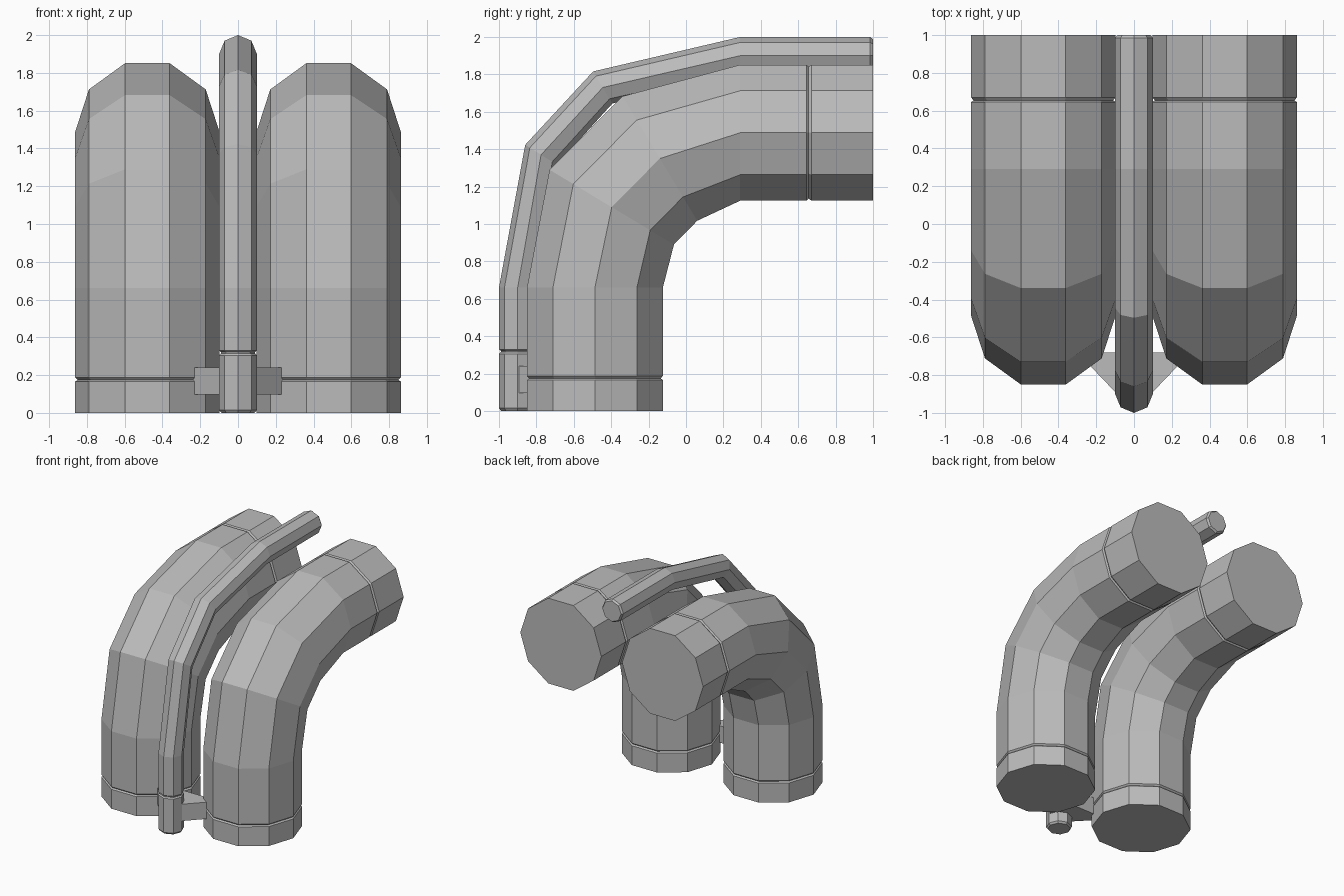
import bpy, bmesh
from math import cos, sin, pi, radians

cube = bpy.data.objects.get("Cube")
if cube:
    bpy.data.objects.remove(cube, do_unlink=True)

grey = bpy.data.materials.new("plain_grey")
grey.use_nodes = True
GREY = (0.5, 0.5, 0.5, 1)
grey.diffuse_color = GREY
grey.node_tree.nodes["Principled BSDF"].inputs["Base Color"].default_value = GREY


def finish(name, bm):
    bmesh.ops.recalc_face_normals(bm, faces=bm.faces)
    mesh = bpy.data.meshes.new(name)
    bm.to_mesh(mesh)
    bm.free()
    mesh.materials.append(grey)
    obj = bpy.data.objects.new(name, mesh)
    bpy.context.collection.objects.link(obj)
    return obj


def tube(name, x, sides, stations):
    """Loft rings along a bent path; station = (y, z, bend angle, x radius, radius across the bend)."""
    bm = bmesh.new()
    rings = []
    for y, z, bend, rx, rn in stations:
        t = radians(bend)
        ring = []
        for i in range(sides):
            a = 2 * pi * i / sides
            out = rn * sin(a)
            ring.append(bm.verts.new((x + rx * cos(a), y - out * cos(t), z + out * sin(t))))
        rings.append(ring)
    for low, high in zip(rings, rings[1:]):
        for i in range(sides):
            j = (i + 1) % sides
            bm.faces.new((low[i], low[j], high[j], high[i]))
    bm.faces.new(rings[0])
    bm.faces.new(rings[-1])
    return finish(name, bm)


# Pair of large bent pipes, each with a narrow groove near both ends
R, G, B = 0.382, 0.37, 0.408
Y, Z = -0.487, 1.488
pipe = [(Y, z, 0, r, r) for z, r in ((0, R), (0.165, R), (0.175, G), (0.187, R), (0.66, R))]
pipe += [(-0.397, 1.09, 31, R, B), (-0.14, 1.35, 59, R, B)]
pipe += [(y, Z, 90, r, r) for y, r in ((0.29, R), (0.645, R), (0.655, G), (0.67, R), (1, R))]
for side, x in (("right", -0.48), ("left", 0.48)):
    tube(side + "_pipe", x, 10, pipe)

# Thin rod between the pipes, with a collar at the foot and chamfered ends
r = 0.1
foot = ((0, 0.088), (0.015, r), (0.305, r), (0.315, 0.09), (0.322, 0.09), (0.33, r), (0.66, r))
rod = [(-0.9, z, 0, s, s) for z, s in foot]
rod += [(-0.775, 1.37, 32, r, r), (-0.445, 1.73, 59, r, r)]
rod += [(y, 1.9, 90, s, s) for y, s in ((0.29, r), (0.985, r), (1, 0.088))]
tube("centre_rod", 0, 8, rod)

# Wedge bracket joining the rod to both pipes
bm = bmesh.new()
plan = ((-0.3, -0.68), (-0.08, -0.91), (0.08, -0.91), (0.3, -0.68))
base = bm.faces.new([bm.verts.new((x, y, 0.097)) for x, y in plan])
top = bmesh.ops.extrude_face_region(bm, geom=[base], use_keep_orig=True)
verts = [v for v in top["geom"] if isinstance(v, bmesh.types.BMVert)]
bmesh.ops.translate(bm, verts=verts, vec=(0, 0, 0.143))
finish("rod_bracket", bm)
